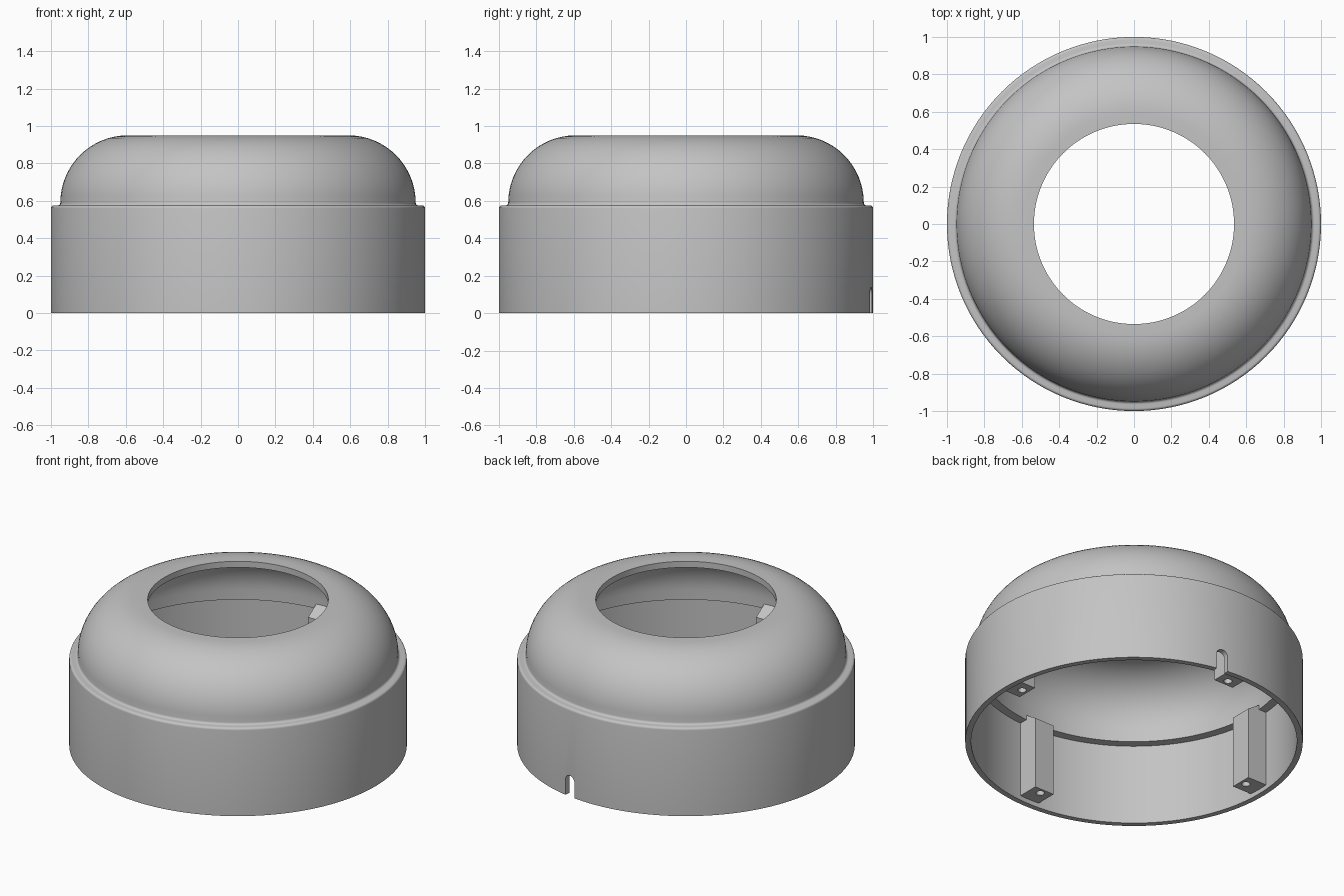
import bpy, bmesh
from math import sin, cos, radians, pi
from mathutils import Matrix

cube = bpy.data.objects.get("Cube")
if cube:
    bpy.data.objects.remove(cube, do_unlink=True)

grey = bpy.data.materials.new("plain_grey")
grey.use_nodes = True
grey.diffuse_color = (0.55, 0.55, 0.55, 1)
grey.node_tree.nodes["Principled BSDF"].inputs["Base Color"].default_value = (0.55, 0.55, 0.55, 1)


def make_object(name, bm):
    bmesh.ops.recalc_face_normals(bm, faces=bm.faces)
    mesh = bpy.data.meshes.new(name)
    bm.to_mesh(mesh)
    bm.free()
    mesh.materials.append(grey)
    ob = bpy.data.objects.new(name, mesh)
    bpy.context.collection.objects.link(ob)
    return ob


def activate(ob):
    bpy.ops.object.select_all(action='DESELECT')
    ob.select_set(True)
    bpy.context.view_layer.objects.active = ob


def cut(ob, cutter):
    mod = ob.modifiers.new("cut", 'BOOLEAN')
    mod.operation = 'DIFFERENCE'
    mod.solver = 'EXACT'
    mod.object = cutter
    activate(ob)
    bpy.ops.object.modifier_apply(modifier=mod.name)
    bpy.data.objects.remove(cutter, do_unlink=True)


def smooth(ob):
    activate(ob)
    bpy.ops.object.shade_smooth_by_angle(angle=radians(30))


def arc(cx, cz, r, start, end, n):
    angles = [radians(start + (end - start) * i / n) for i in range(n + 1)]
    return [(cx + r * cos(a), cz + r * sin(a)) for a in angles]


def lathe(name, profile, steps=128):
    bm = bmesh.new()
    verts = [bm.verts.new((r, 0, z)) for r, z in profile]
    edges = [bm.edges.new((v, verts[i - 1])) for i, v in enumerate(verts)]
    bmesh.ops.spin(bm, geom=verts + edges, cent=(0, 0, 0), axis=(0, 0, 1),
                   angle=2 * pi, steps=steps, use_merge=True)
    bmesh.ops.remove_doubles(bm, verts=bm.verts, dist=1e-5)
    return make_object(name, bm)


def prism(name, outline, depth, turn):
    """Extrude a closed (x, z) outline along y, then turn about z."""
    bm = bmesh.new()
    face = bm.faces.new([bm.verts.new((x, -depth / 2, z)) for x, z in outline])
    side = bmesh.ops.extrude_face_region(bm, geom=[face])["geom"]
    bmesh.ops.translate(bm, vec=(0, depth, 0),
                        verts=[v for v in side if isinstance(v, bmesh.types.BMVert)])
    bmesh.ops.transform(bm, matrix=turn, verts=bm.verts)
    return make_object(name, bm)


# Housing: straight skirt, rounded shoulder, dome and open top, with inner ledge
profile = [(0.965, 0), (1, 0)]
profile += arc(0.985, 0.56, 0.015, 0, 90, 4)
profile += arc(0.965, 0.59, 0.015, 270, 180, 4)
profile += arc(0.59, 0.59, 0.36, 0, 90, 16)
profile += [(0.535, 0.95), (0.535, 0.91)]
profile += arc(0.59, 0.59, 0.32, 90, 0, 16)
profile += [(0.91, 0.525), (0.965, 0.525)]
housing = lathe("housing", profile)

# Arched cable notch through the back of the skirt
arch = [(0.037, -0.1)] + arc(0, 0.1, 0.037, 0, 180, 12) + [(-0.037, -0.1)]
notch_turn = Matrix.Rotation(radians(81.5 - 90), 4, 'Z') @ Matrix.Translation((0, 0.98, 0))
cut(housing, prism("notch_cutter", arch, 0.16, notch_turn))
smooth(housing)

# Four screw posts with sloped tops and blind holes
post_outline = [(0.825, 0.03), (0.975, 0.03), (0.975, 0.54), (0.93, 0.57), (0.825, 0.5)]
for i, place in enumerate(("left", "back", "right", "front")):
    turn = Matrix.Rotation(i * pi / 2, 4, 'Z')
    post = prism(place + "_screw_post", post_outline, 0.14, turn)
    bm = bmesh.new()
    bmesh.ops.create_cone(bm, cap_ends=True, segments=20, radius1=0.025, radius2=0.025,
                          depth=0.4, matrix=turn @ Matrix.Translation((0.865, 0, 0.1)))
    cut(post, make_object("hole_cutter", bm))
    smooth(post)
